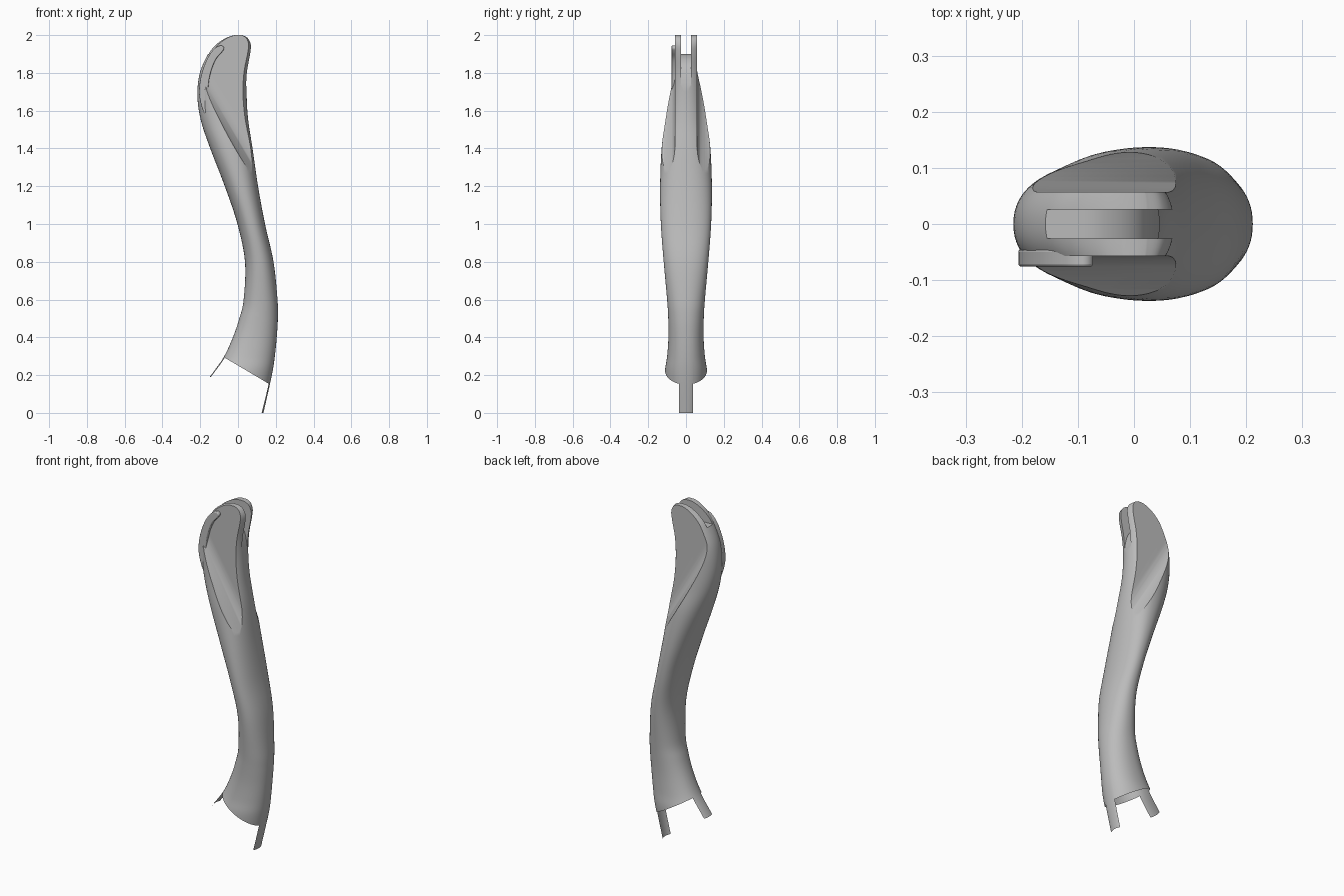
import bpy, bmesh, math
from mathutils import Vector

cube = bpy.data.objects.get("Cube")
if cube:
    bpy.data.objects.remove(cube, do_unlink=True)

grey = bpy.data.materials.new("satin_grey")
grey.use_nodes = True
grey.diffuse_color = (0.5, 0.5, 0.5, 1)
grey.node_tree.nodes["Principled BSDF"].inputs["Base Color"].default_value = (0.5, 0.5, 0.5, 1)


def spline(rows, steps, closed=False):
    """Catmull-Rom curve through rows of any dimension."""
    n, out = len(rows), []
    pick = (lambda i: rows[i % n]) if closed else (lambda i: rows[max(0, min(n - 1, i))])
    for i in range(n if closed else n - 1):
        for s in range(steps):
            t = s / steps
            out.append([0.5 * (2 * b + (c - a) * t + (2 * a - 5 * b + 4 * c - d) * t * t
                               + (3 * b - a - 3 * c + d) * t ** 3)
                        for a, b, c, d in zip(pick(i - 1), pick(i), pick(i + 1), pick(i + 2))])
    return out if closed else out + [list(rows[-1])]


def finish(name, bm):
    bmesh.ops.recalc_face_normals(bm, faces=bm.faces)
    mesh = bpy.data.meshes.new(name)
    bm.to_mesh(mesh)
    bm.free()
    mesh.materials.append(grey)
    ob = bpy.data.objects.new(name, mesh)
    bpy.context.collection.objects.link(ob)
    return ob


def prism(name, base, offset):
    bm = bmesh.new()
    face = bm.faces.new([bm.verts.new(p) for p in base])
    new = bmesh.ops.extrude_face_region(bm, geom=[face])["geom"]
    bmesh.ops.translate(bm, vec=offset, verts=[v for v in new if isinstance(v, bmesh.types.BMVert)])
    return finish(name, bm)


def smooth(ob, angle):
    bpy.ops.object.select_all(action='DESELECT')
    ob.select_set(True)
    bpy.context.view_layer.objects.active = ob
    bpy.ops.object.shade_smooth_by_angle(angle=math.radians(angle))


# Handle: oval rings given as height, right edge, left edge, half depth
rings = [(-.02, -.32, .13, .112), (.12, -.205, .162, .115), (.22, -.128, .183, .112),
         (.3, -.073, .195, .1), (.4, -.027, .205, .093), (.5, .007, .211, .094),
         (.6, .03, .209, .1), (.8, .037, .188, .118), (1, -.003, .143, .133),
         (1.2, -.07, .106, .137), (1.4, -.147, .077, .129), (1.55, -.197, .054, .11),
         (1.68, -.215, .046, .1), (1.8, -.202, .05, .1), (1.9, -.158, .067, .1),
         (1.95, -.118, .07, .1), (1.985, -.065, .052, .1), (2, -.02, .022, .1)]
SEG = 64


def power(v, p):
    return math.copysign(abs(v) ** p, v)


bm = bmesh.new()
loops = []
for z, lo, hi, depth in spline(rings, 6):
    loop = []
    for i in range(SEG):
        a = math.tau * i / SEG
        loop.append(bm.verts.new(((lo + hi) / 2 + (hi - lo) / 2 * power(math.cos(a), .92),
                                  depth * power(math.sin(a), .92), z)))
    loops.append(loop)
for a, b in zip(loops, loops[1:]):
    for i in range(SEG):
        j = (i + 1) % SEG
        bm.faces.new((a[i], a[j], b[j], b[i]))
bm.faces.new(loops[0])
bm.faces.new(loops[-1])
handle = finish("handle", bm)

# Scooped flat cheeks: one cutter per side, swept along a slanting line
along = Vector((.509, 0, -.861))
across = Vector((-.861, 0, -.509))
start = Vector((-.03, 0, 1.42)) - along
R, CHEEK = .09, .057
arc = [(-R + R * math.sin(t * math.pi / 28), CHEEK + R - R * math.cos(t * math.pi / 28)) for t in range(15)]
section = [(-1, CHEEK)] + arc + [(0, .4), (-1, .4)]
cutters = []
for side in (1, -1):
    base = [start + across * d + Vector((0, side * y, 0)) for d, y in section]
    cutters.append(prism("cheek_cutter", base, along * 2))

# Slot through the top, with a floor curving down to the front edge
floor = spline([(-.3, 1.9), (-.14, 1.9), (-.05, 1.89), (.02, 1.83), (.048, 1.7), (.055, 1.6)], 6)
base = [(x, -.026, z) for x, z in floor + [(.3, 1.6), (.3, 2.2), (-.3, 2.2)]]
cutters.append(prism("slot_cutter", base, (0, .052, 0)))

bpy.context.view_layer.objects.active = handle
for cutter in cutters:
    mod = handle.modifiers.new("cut", 'BOOLEAN')
    mod.operation, mod.solver, mod.object = 'DIFFERENCE', 'EXACT', cutter
    bpy.ops.object.modifier_apply(modifier=mod.name)
for cutter in cutters:
    bpy.data.objects.remove(cutter, do_unlink=True)

# Open slanted lower end with two thin tabs
TAB = .037
edge = Vector((-.075, 0, .295))
normal = Vector((.145, 0, .245)).normalized()
bm = bmesh.new()
bm.from_mesh(handle.data)
for co, no in ((edge, normal), ((0, TAB, 0), (0, 1, 0)), ((0, -TAB, 0), (0, 1, 0)),
               ((0, 0, .19), (0, 0, 1)), ((0, 0, 0), (0, 0, 1))):
    low = [f for f in bm.faces if min(v.co.z for v in f.verts) < .4]
    geom = set(low) | {e for f in low for e in f.edges} | {v for f in low for v in f.verts}
    bmesh.ops.bisect_plane(bm, geom=list(geom), dist=1e-5, plane_co=co, plane_no=no)
waste = []
for f in bm.faces:
    c = f.calc_center_median()
    if (c - edge).dot(normal) < 0 and (abs(c.y) > TAB or c.z < 0 or (c.x < 0 and c.z < .19)):
        waste.append(f)
bmesh.ops.delete(bm, geom=waste, context='FACES')
bm.to_mesh(handle.data)
bm.free()
smooth(handle, 32)

# Raised lip curving along the rear edge of one cheek
outline = spline([(-.185, 1.6), (-.206, 1.69), (-.194, 1.79), (-.16, 1.88), (-.122, 1.93),
                  (-.09, 1.945), (-.073, 1.932), (-.085, 1.91), (-.118, 1.87), (-.145, 1.8),
                  (-.158, 1.72), (-.157, 1.64), (-.165, 1.58)], 5, closed=True)
lip = prism("rear_lip", [(x, -.045, z) for x, z in outline], (0, -.031, 0))
bevel = lip.modifiers.new("rounded_edge", 'BEVEL')
bevel.width, bevel.segments, bevel.limit_method = .008, 3, 'ANGLE'
bevel.angle_limit = math.radians(60)
smooth(lip, 50)
